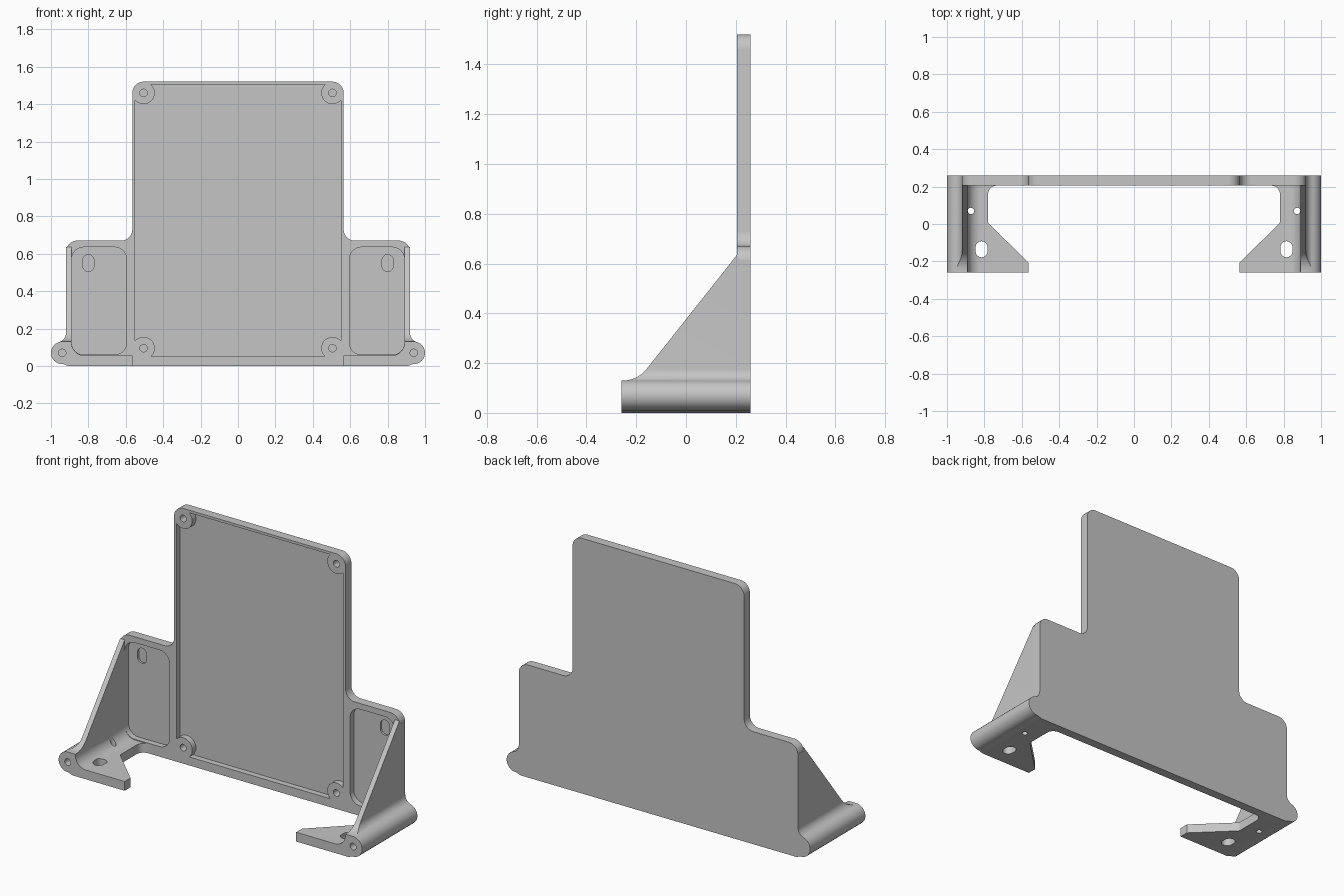
import bpy, bmesh
from math import cos, sin, radians
from mathutils import Vector

if "Cube" in bpy.data.objects:
    bpy.data.objects.remove(bpy.data.objects["Cube"], do_unlink=True)

GREY = (0.56, 0.56, 0.56, 1)
mat = bpy.data.materials.new("grey plastic")
mat.use_nodes = True
mat.diffuse_color = GREY
mat.node_tree.nodes["Principled BSDF"].inputs["Base Color"].default_value = GREY

BACK, FACE, FRONT = 0.26, 0.205, -0.26
FLOOR = FACE + 0.035


def arc(x, y, r, start, end, n=14):
    angles = [radians(start + (end - start) * i / n) for i in range(n + 1)]
    return [(x + r * cos(a), y + r * sin(a)) for a in angles]


def rounded(corners, n=8):
    """Polygon from (x, y, radius) corners with true fillets."""
    out = []
    for i, (x, y, r) in enumerate(corners):
        p = Vector((x, y))
        if not r:
            out.append((x, y))
            continue
        u = (Vector(corners[i - 1][:2]) - p).normalized()
        v = (Vector(corners[(i + 1) % len(corners)][:2]) - p).normalized()
        half = u.angle(v) / 2
        c = p + (u + v).normalized() * r / sin(half)
        reach = r * cos(half) / sin(half)
        a, b = p + u * reach - c, p + v * reach - c
        out += [tuple(c + a.lerp(b, k / n).normalized() * r) for k in range(n + 1)]
    return out


def box(x0, x1, y0, y1, r):
    return rounded([(x0, y0, r), (x1, y0, r), (x1, y1, r), (x0, y1, r)])


def slot(x, y, w, h):
    return arc(x, y + h - w, w, 0, 180) + arc(x, y - h + w, w, 180, 360)


def circle(x, y, r):
    return arc(x, y, r, 0, 345, 23)


def prism(name, pts, axis, lo, hi):
    """Extrude a 2D outline along the given axis."""
    place = {"X": lambda a, b, d: (d, a, b),
             "Y": lambda a, b, d: (a, d, b),
             "Z": lambda a, b, d: (a, b, d)}[axis]
    bm = bmesh.new()
    rings = [[bm.verts.new(place(a, b, d)) for a, b in pts] for d in (lo, hi)]
    n = len(pts)
    for ring in rings:
        bm.faces.new(ring)
    for i in range(n):
        j = (i + 1) % n
        bm.faces.new((rings[0][i], rings[0][j], rings[1][j], rings[1][i]))
    bmesh.ops.recalc_face_normals(bm, faces=bm.faces)
    me = bpy.data.meshes.new(name)
    bm.to_mesh(me)
    bm.free()
    me.materials.append(mat)
    ob = bpy.data.objects.new(name, me)
    bpy.context.collection.objects.link(ob)
    return ob


def apply(ob, mod):
    bpy.context.view_layer.objects.active = ob
    bpy.ops.object.modifier_apply(modifier=mod.name)


def combine(ob, other, operation="DIFFERENCE"):
    mod = ob.modifiers.new("bool", "BOOLEAN")
    mod.operation, mod.object, mod.solver = operation, other, "EXACT"
    apply(ob, mod)
    bpy.data.objects.remove(other, do_unlink=True)


# Back plate: tall centre with two lower wings
half = [(0.91, 0, 0), (0.92, 0.05, 0), (0.92, 0.67, 0.06),
        (0.565, 0.67, 0.06), (0.565, 1.52, 0.06)]
outline = half + [(-x, z, r) for x, z, r in reversed(half)]
plate = prism("mounting_plate", rounded(outline), "Y", FACE, BACK)

# Shallow centre recess that leaves a round boss in each corner
recess = []
for sx, sz, mid in ((1, -1, 135), (1, 1, 225), (-1, 1, 315), (-1, -1, 45)):
    recess += arc(sx * 0.505, 0.7775 + sz * 0.6825, 0.06, mid + 93, mid - 93, 18)
combine(plate, prism("recess_cutter", recess, "Y", FACE - 0.1, FLOOR))
for sx in (1, -1):
    for z in (0.095, 1.46):
        combine(plate, prism("screw_cutter", circle(sx * 0.505, z, 0.02), "Y", 0, 0.25))

# Wing pockets, each with a blind slot
for sx in (1, -1):
    x0, x1 = sorted((sx * 0.595, sx * 0.89))
    combine(plate, prism("pocket_cutter", box(x0, x1, 0.06, 0.635, 0.065), "Y", 0.1, FLOOR))
    combine(plate, prism("slot_cutter", slot(sx * 0.8, 0.55, 0.03, 0.045), "Y", 0.1, 0.252))

# Side bracket section: foot, outer tube and upright wall
section = [(0.565, 0), (0.91, 0)]
section += arc(0.94, 0.07, 0.06, -95, 74)
section += arc(0.97, 0.176, 0.05, 250, 180, 8)
section += [(0.92, 0.66), (0.89, 0.66)]
section += arc(0.82, 0.125, 0.07, 0, -90, 10)
section += [(0.565, 0.055)]
bracket = prism("side_bracket", section, "Y", FRONT, BACK)

# Sloped gusset edge
side = [(FRONT - 0.1, -0.1, 0), (BACK + 0.1, -0.1, 0), (BACK + 0.1, 0.61, 0),
        (0.215, 0.615, 0), (0.205, 0.635, 0), (-0.195, 0.13, 0.12), (FRONT - 0.1, 0.13, 0)]
combine(bracket, prism("gusset_limit", rounded(side), "X", 0.4, 1.2), "INTERSECT")

# Foot plan, with its slot and small hole
plan = [(0.5, -0.205, 0), (0.565, -0.205, 0), (0.78, 0.005, 0.02),
        (0.78, FACE, 0.045), (0.5, FACE, 0)]
combine(bracket, prism("foot_cutter", rounded(plan), "Z", -0.1, 0.3))
combine(bracket, prism("foot_slot_cutter", slot(0.815, -0.135, 0.032, 0.043), "Z", -0.1, 0.3))
combine(bracket, prism("foot_hole_cutter", circle(0.872, 0.07, 0.017), "Z", -0.1, 0.3))
combine(bracket, prism("tube_hole_cutter", circle(0.94, 0.07, 0.02), "Y", -0.4, 0))

# Mirror the bracket and fuse it with the plate
apply(bracket, bracket.modifiers.new("mirror", "MIRROR"))
combine(plate, bracket, "UNION")

bpy.ops.object.select_all(action="DESELECT")
plate.select_set(True)
bpy.context.view_layer.objects.active = plate
bpy.ops.object.shade_smooth_by_angle(angle=radians(30))
